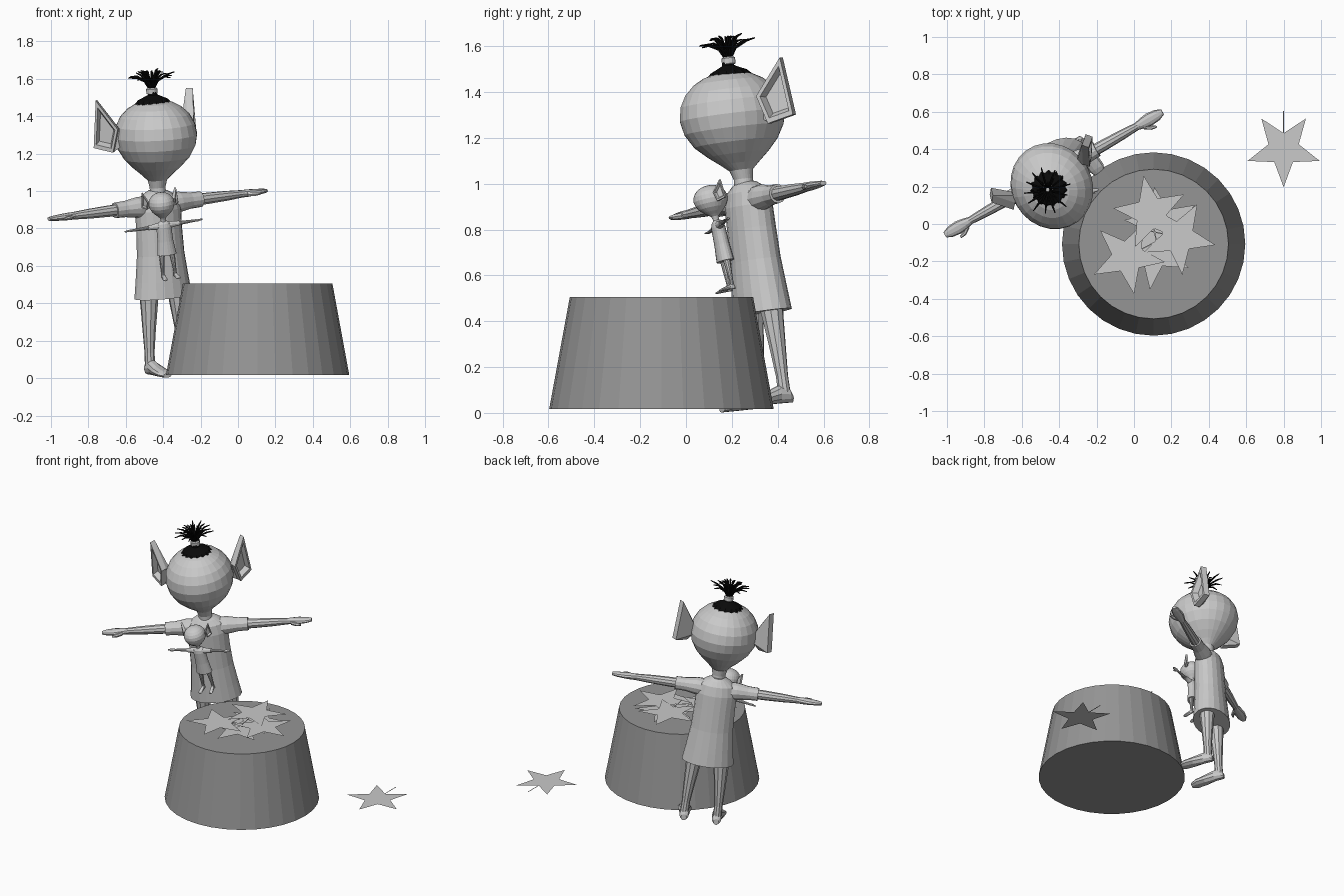
import bpy, bmesh, math, random
from mathutils import Vector, Matrix

if "Cube" in bpy.data.objects:
    bpy.data.objects.remove(bpy.data.objects["Cube"])

random.seed(4)


def material(name, v):
    m = bpy.data.materials.new(name)
    m.diffuse_color = (v, v, v, 1)
    m.use_nodes = True
    m.node_tree.nodes["Principled BSDF"].inputs["Base Color"].default_value = m.diffuse_color
    return m


LIGHT = material("light grey", 0.588)
TUB = material("mid grey", 0.30)
BLACK = material("black", 0.003)
X, Y, Z = Vector((1, 0, 0)), Vector((0, 1, 0)), Vector((0, 0, 1))


def finish(name, bm, mat, M=Matrix()):
    bm.transform(M)
    bmesh.ops.recalc_face_normals(bm, faces=bm.faces)
    me = bpy.data.meshes.new(name)
    bm.to_mesh(me)
    bm.free()
    me.materials.append(mat)
    ob = bpy.data.objects.new(name, me)
    bpy.context.collection.objects.link(ob)
    return ob


def add_loft(bm, rings, n):
    """rings: (centre, half axis u, half axis v), skinned and capped"""
    rows = []
    for c, u, v in rings:
        rows.append([bm.verts.new(Vector(c) + u * math.cos(a) + v * math.sin(a))
                     for a in (2 * math.pi * i / n for i in range(n))])
    for r, s in zip(rows, rows[1:]):
        for i in range(n):
            j = (i + 1) % n
            bm.faces.new((r[i], r[j], s[j], s[i]))
    bm.faces.new(rows[0])
    bm.faces.new(rows[-1])


def loft(name, rings, n, mat, M=Matrix()):
    bm = bmesh.new()
    add_loft(bm, rings, n)
    return finish(name, bm, mat, M)


def ear(name, s, M):
    bm = bmesh.new()
    rim = [(.235, -.02, 1.34), (.30, .085, 1.495), (.318, .105, 1.24), (.255, .01, 1.215)]
    root = [(.19, .0, 1.31), (.20, .05, 1.34), (.20, .06, 1.26), (.19, .01, 1.25)]
    mid = sum((Vector(p) for p in rim), Vector()) / 4
    back = Vector((-.025, .03, 0))
    outer = [Vector(p) for p in rim]
    shell = [p + back for p in outer]
    inner = [p.lerp(mid, .22) for p in outer]
    pit = [p.lerp(mid, .4) + back * .9 for p in outer]
    rows = [[bm.verts.new((p[0] * s, p[1], p[2])) for p in row]
            for row in (root, shell, outer, inner, pit)]
    for r, t in zip(rows, rows[1:]):
        for i in range(4):
            j = (i + 1) % 4
            bm.faces.new((r[i], r[j], t[j], t[i]))
    bm.faces.new(rows[0])
    bm.faces.new(rows[-1])
    finish(name, bm, LIGHT, M)


def figure(prefix, M, hair):
    # pear-shaped head with neck
    prof = [(.94, .045), (1.0, .042), (1.04, .052), (1.07, .08), (1.11, .125), (1.16, .172),
            (1.22, .205), (1.28, .217), (1.34, .208), (1.39, .182), (1.43, .143),
            (1.455, .10), (1.47, .05), (1.475, .01)]
    loft(prefix + "head", [((0, -.015 * min(1, max(0, (z - 1) * 6)), z), X * r,
                            Y * r * (1.09 if z > 1.05 else 1)) for z, r in prof], 26, LIGHT, M)
    # tunic
    prof = [(.41, .165, .118), (.50, .152, .112), (.64, .135, .102), (.78, .130, .098),
            (.88, .132, .095), (.94, .118, .082), (.97, .075, .06), (.985, .045, .045)]
    loft(prefix + "tunic", [((0, .01, z), X * a, Y * b) for z, a, b in prof], 20, LIGHT, M)
    for s, side in ((-1, "left_"), (1, "right_")):
        p = prefix + side
        ear(p + "ear", s, M)
        # sleeve, arm, hand and thumb
        loft(p + "sleeve", [((s * x, .01, z), Y * r, Z * r) for x, z, r in
                            ((.06, .90, .06), (.13, .905, .056), (.20, .905, .044), (.265, .905, .042))],
             12, LIGHT, M)
        loft(p + "arm", [((s * x, .01, .905), Y * r, Z * r) for x, r in
                         ((.2, .032), (.3, .031), (.42, .027), (.53, .02))], 10, LIGHT, M)
        loft(p + "hand", [((s * x, .01, .905), Y * a, Z * b) for x, a, b in
                          ((.51, .02, .02), (.55, .03, .02), (.59, .036, .018), (.64, .03, .014),
                           (.672, .016, .01))], 10, LIGHT, M)
        loft(p + "thumb", [((s * x, y, .902), Y * r, Z * r) for x, y, r in
                           ((.54, -.01, .013), (.575, -.034, .012), (.605, -.042, .007))], 6, LIGHT, M)
        # leg and foot
        loft(p + "leg", [((s * x, .01, z), X * r, Y * r) for x, z, r in
                         ((.085, .46, .055), (.09, .36, .046), (.098, .24, .036),
                          (.104, .12, .027), (.106, .04, .028))], 10, LIGHT, M)
        loft(p + "foot", [((s * x, y, h), X * w, Z * h) for x, y, w, h in
                          ((.104, .045, .018, .02), (.104, .03, .03, .034), (.105, -.02, .034, .04),
                           (.11, -.09, .042, .027), (.113, -.15, .043, .019),
                           (.113, -.185, .025, .012))], 10, LIGHT, M)
    if not hair:
        return
    # gathered hair on the crown, tie and tuft
    bm = bmesh.new()
    n = 30
    rows = [[bm.verts.new((r * k * math.cos(a), r * k * math.sin(a) - .006, z)) for a, k in
             ((2 * math.pi * i / n, 1 if i % 2 or r < .09 else .88) for i in range(n))]
            for r, z in ((.108, 1.447), (.08, 1.474), (.05, 1.488), (.026, 1.50), (.022, 1.525))]
    for r, t in zip(rows, rows[1:]):
        for i in range(n):
            j = (i + 1) % n
            bm.faces.new((r[i], r[j], t[j], t[i]))
    finish(prefix + "hair_cap", bm, BLACK, M)
    loft(prefix + "hair_tie", [((0, 0, z), X * r, Y * r) for z, r in
                               ((1.503, .024), (1.508, .03), (1.532, .03), (1.538, .024))], 12, LIGHT, M)
    bm = bmesh.new()
    for i in range(26):
        a = 2 * math.pi * i / 26 + random.uniform(-.08, .08)
        d, t = Vector((math.cos(a), math.sin(a), 0)), Vector((-math.sin(a), math.cos(a), 0))
        reach = random.uniform(.105, .135) if i % 2 else random.uniform(.05, .09)
        top = 1.60 if i % 2 else 1.622
        path = [(.012, 1.53, .006), (.3 * reach, 1.575, .006), (.68 * reach, top, .006),
                (reach, top + random.uniform(-.005, .012), .003)]
        add_loft(bm, [(d * r + Z * z, t * w, (Z - d * .6).normalized() * w) for r, z, w in path], 5)
    finish(prefix + "hair_tuft", bm, BLACK, M)


def pose(loc, yaw, pitch, roll, scale):
    R = [Matrix.Rotation(math.radians(a), 4, ax) for a, ax in ((yaw, 'Z'), (pitch, 'X'), (-roll, 'Y'))]
    return (Matrix.Translation(loc) @ R[0] @ R[1] @ R[2] @ Matrix.Scale(scale, 4)
            @ Matrix.Translation((0, 0, -1)))


figure("figure_", pose((-.43, .25, 1.02), 30, 4.5, 6.5, 1), True)
figure("doll_", pose((-.40, .13, .845), 14, 10, 9, .32), False)

# tub
loft("tub", [((.105, -.107, z), X * r, Y * r) for z, r in ((.016, .49), (.505, .40))], 32, TUB)


# flat paper stars with a thin stem opposite one point
def star(name, x, y, z, deg):
    bm = bmesh.new()
    rim = []
    for i in range(10):
        r, a = (.085 if i % 2 else .203), math.pi * i / 5
        rim.append(bm.verts.new((r * math.cos(a), r * math.sin(a), 0)))
    bm.faces.new(rim)
    bm.faces.new([bm.verts.new(p) for p in
                  ((0, .003, .002), (-.203, .003, .002), (-.203, -.003, .002), (0, -.003, .002))])
    finish(name, bm, LIGHT, Matrix.Translation((x, y, z)) @ Matrix.Rotation(math.radians(deg), 4, 'Z'))


star("floor_star", .80, .40, 0, -90)
for k, (x, y, z, a) in enumerate(((-.035, -.175, .53, 208), (.09, .06, .54, 101), (.237, -.07, .535, -12),
                                  (.11, -.15, .515, 263), (.15, .0, .522, 30))):
    star("tub_star_%d" % (k + 1), x, y, z, a)
